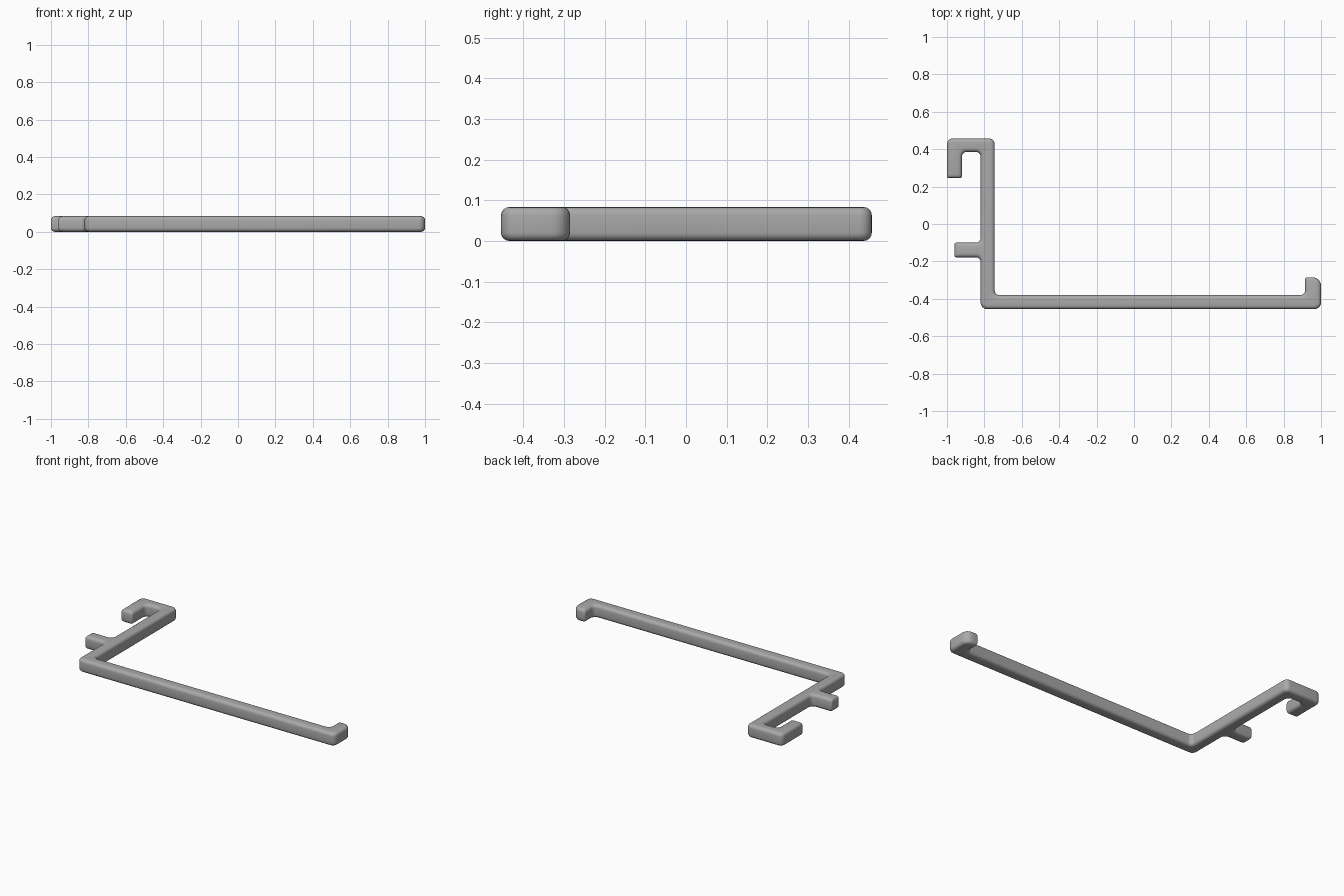
import bpy, bmesh, math
from mathutils import Vector

cube = bpy.data.objects.get("Cube")
if cube:
    bpy.data.objects.remove(cube)

HEIGHT = 0.083
EDGE = 0.02

# Bracket outline, counter-clockwise: x, y, corner radius (0 = crisp corner)
outline = [
    (-0.82, -0.455, 0.035), (1.0, -0.455, 0.035),            # long arm
    (1.0, -0.285, 0.045), (0.915, -0.285, 0),                # end lip
    (0.915, -0.38, 0.025), (-0.745, -0.38, 0.025),
    (-0.745, 0.457, 0.03), (-1.0, 0.457, 0.03),              # hook
    (-1.0, 0.245, 0), (-0.92, 0.245, 0),
    (-0.92, 0.385, 0.025), (-0.82, 0.385, 0.025),
    (-0.82, -0.1, 0.025), (-0.96, -0.1, 0),                  # peg
    (-0.96, -0.178, 0), (-0.82, -0.178, 0.025),
]


def rounded(points, steps=6):
    """Replace each right-angled corner by a quarter arc."""
    result = []
    for i, (x, y, r) in enumerate(points):
        p = Vector((x, y))
        if r == 0:
            result.append(p)
            continue
        a = (Vector(points[i - 1][:2]) - p).normalized()
        b = (Vector(points[(i + 1) % len(points)][:2]) - p).normalized()
        for k in range(steps + 1):
            t = k / steps * math.pi / 2
            result.append(p + r * (a * (1 - math.sin(t)) + b * (1 - math.cos(t))))
    return result


# Extrude the outline into a bar
bm = bmesh.new()
base = bm.faces.new([bm.verts.new((p.x, p.y, 0)) for p in rounded(outline)])
top = bmesh.ops.extrude_face_region(bm, geom=[base])["geom"]
bmesh.ops.translate(bm, vec=(0, 0, HEIGHT),
                    verts=[v for v in top if isinstance(v, bmesh.types.BMVert)])
bmesh.ops.recalc_face_normals(bm, faces=bm.faces)

# Soft rims, tighter upright corners
weight = bm.edges.layers.float.new("bevel_weight_edge")
for e in bm.edges:
    upright = abs(e.verts[0].co.z - e.verts[1].co.z) > HEIGHT / 2
    if not upright:
        e[weight] = 1.0
    elif e.calc_face_angle() > 1:
        e[weight] = 0.5

mesh = bpy.data.meshes.new("hook_bracket")
bm.to_mesh(mesh)
bm.free()
bracket = bpy.data.objects.new("hook_bracket", mesh)
bpy.context.collection.objects.link(bracket)

bevel = bracket.modifiers.new("soft_edges", 'BEVEL')
bevel.limit_method = 'WEIGHT'
bevel.width = EDGE
bevel.segments = 4

# Plain grey finish
grey = bpy.data.materials.new("plain_grey")
grey.use_nodes = True
colour = (0.4, 0.4, 0.4, 1)
grey.diffuse_color = colour
grey.node_tree.nodes["Principled BSDF"].inputs["Base Color"].default_value = colour
mesh.materials.append(grey)

bpy.context.view_layer.objects.active = bracket
bracket.select_set(True)
bpy.ops.object.modifier_apply(modifier="soft_edges")
bpy.ops.object.shade_smooth_by_angle(angle=math.radians(35))
